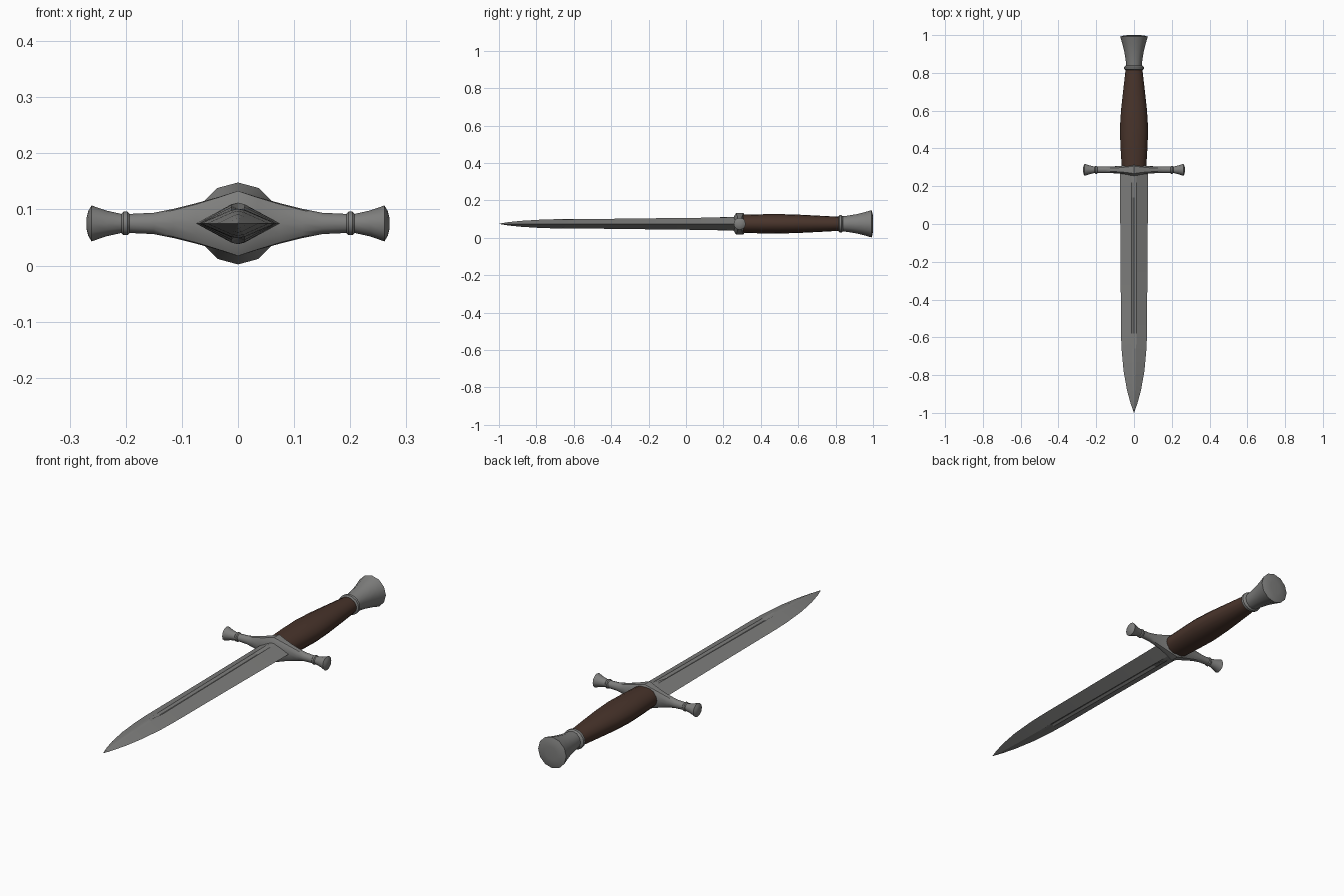
import bpy, bmesh, math
from mathutils import Vector

old = bpy.data.objects.get("Cube")
if old:
    bpy.data.objects.remove(old, do_unlink=True)

AXIS_Z = 0.075
GUARD_Y = 0.287


def material(name, rgb, rough):
    m = bpy.data.materials.new(name)
    m.use_nodes = True
    m.diffuse_color = (*rgb, 1)
    shader = m.node_tree.nodes["Principled BSDF"]
    shader.inputs["Base Color"].default_value = (*rgb, 1)
    shader.inputs["Roughness"].default_value = rough
    return m


steel = material("steel grey", (0.21, 0.21, 0.205), 0.5)
leather = material("dark brown leather", (0.065, 0.034, 0.024), 0.7)


def loft(name, rings, mat, angle):
    """Skin a list of equal-length point rings and cap both ends."""
    bm = bmesh.new()
    loops = [[bm.verts.new(p) for p in ring] for ring in rings]
    n = len(loops[0])
    for a, b in zip(loops, loops[1:]):
        for i in range(n):
            j = (i + 1) % n
            bm.faces.new((a[i], a[j], b[j], b[i]))
    bm.faces.new(loops[0])
    bm.faces.new(loops[-1])
    bmesh.ops.recalc_face_normals(bm, faces=bm.faces)
    mesh = bpy.data.meshes.new(name)
    bm.to_mesh(mesh)
    bm.free()
    ob = bpy.data.objects.new(name, mesh)
    bpy.context.collection.objects.link(ob)
    mesh.materials.append(mat)
    bpy.ops.object.select_all(action='DESELECT')
    ob.select_set(True)
    bpy.context.view_layer.objects.active = ob
    bpy.ops.object.shade_smooth_by_angle(angle=math.radians(angle))
    return ob


def section(a, b, square=0.0, n=12):
    """Ellipse with half sizes a, b, blended towards a rectangle."""
    pts = []
    for i in range(n):
        t = 2 * math.pi * i / n + math.pi / n * (n % 4 != 0)
        c, s = math.cos(t), math.sin(t)
        k = 1 + square * (1 / max(abs(c), abs(s)) - 1)
        pts.append((a * c * k, b * s * k))
    return pts


def along_y(stations, n=12):
    return [[Vector((u, y, AXIS_Z + v)) for u, v in section(a, b, n=n)]
            for y, a, b in stations]


# Blade: diamond section with a narrow groove along each ridge
def blade_ring(y, w, h, groove):
    g = min(0.012, w * 0.18)
    side = h * (1 - 0.5 * g / w)
    mid = h - groove
    pts = [(w, 0), (g, side), (0, mid), (-g, side),
           (-w, 0), (-g, -side), (0, -mid), (g, -side)]
    return [Vector((u, y, AXIS_Z + v)) for u, v in pts]


blade = [(0.29, 0.075, 0.037, 0), (0.22, 0.075, 0.037, 0),
         (0.14, 0.074, 0.036, 0.01), (-0.2, 0.071, 0.032, 0.01),
         (-0.58, 0.069, 0.027, 0.008), (-0.66, 0.066, 0.026, 0),
         (-0.78, 0.055, 0.022, 0), (-0.88, 0.037, 0.016, 0),
         (-0.95, 0.018, 0.009, 0), (-0.998, 0.001, 0.001, 0)]
loft("blade", [blade_ring(*s) for s in blade], steel, 12)

# Crossguard: x, half depth, half height, squareness; mirrored to both sides
half = [(0.0, 0.034, 0.058, 1), (0.035, 0.026, 0.047, 0.9),
        (0.075, 0.02, 0.036, 0.6), (0.115, 0.018, 0.026, 0.3),
        (0.15, 0.018, 0.019, 0), (0.193, 0.017, 0.017, 0),
        (0.197, 0.021, 0.021, 0), (0.204, 0.021, 0.021, 0),
        (0.208, 0.017, 0.017, 0), (0.235, 0.023, 0.023, 0),
        (0.261, 0.032, 0.032, 0), (0.267, 0.022, 0.022, 0),
        (0.27, 0.01, 0.01, 0)]
full = [(-x, a, b, q) for x, a, b, q in reversed(half[1:])] + half
loft("crossguard",
     [[Vector((x, GUARD_Y + u, AXIS_Z + v)) for u, v in section(a, b, q)]
      for x, a, b, q in full], steel, 35)

# Grip: oval, swelling in the middle
grip = [(0.29, 0.064, 0.048), (0.4, 0.071, 0.051), (0.5, 0.075, 0.052),
        (0.6, 0.069, 0.049), (0.7, 0.058, 0.044), (0.83, 0.043, 0.037)]
loft("grip", along_y(grip, 16), leather, 40)

# Collar between grip and pommel
collar = [(0.815, 0.044, 0.039), (0.82, 0.052, 0.046),
          (0.832, 0.052, 0.046), (0.84, 0.042, 0.039)]
loft("collar", along_y(collar, 16), steel, 40)

# Flared pommel with a shallow domed end
pommel = [(0.83, 0.04), (0.86, 0.043), (0.91, 0.051), (0.955, 0.062),
          (0.992, 0.073), (0.998, 0.055), (1.0, 0.03)]
loft("pommel", along_y([(y, r, r) for y, r in pommel]), steel, 35)
